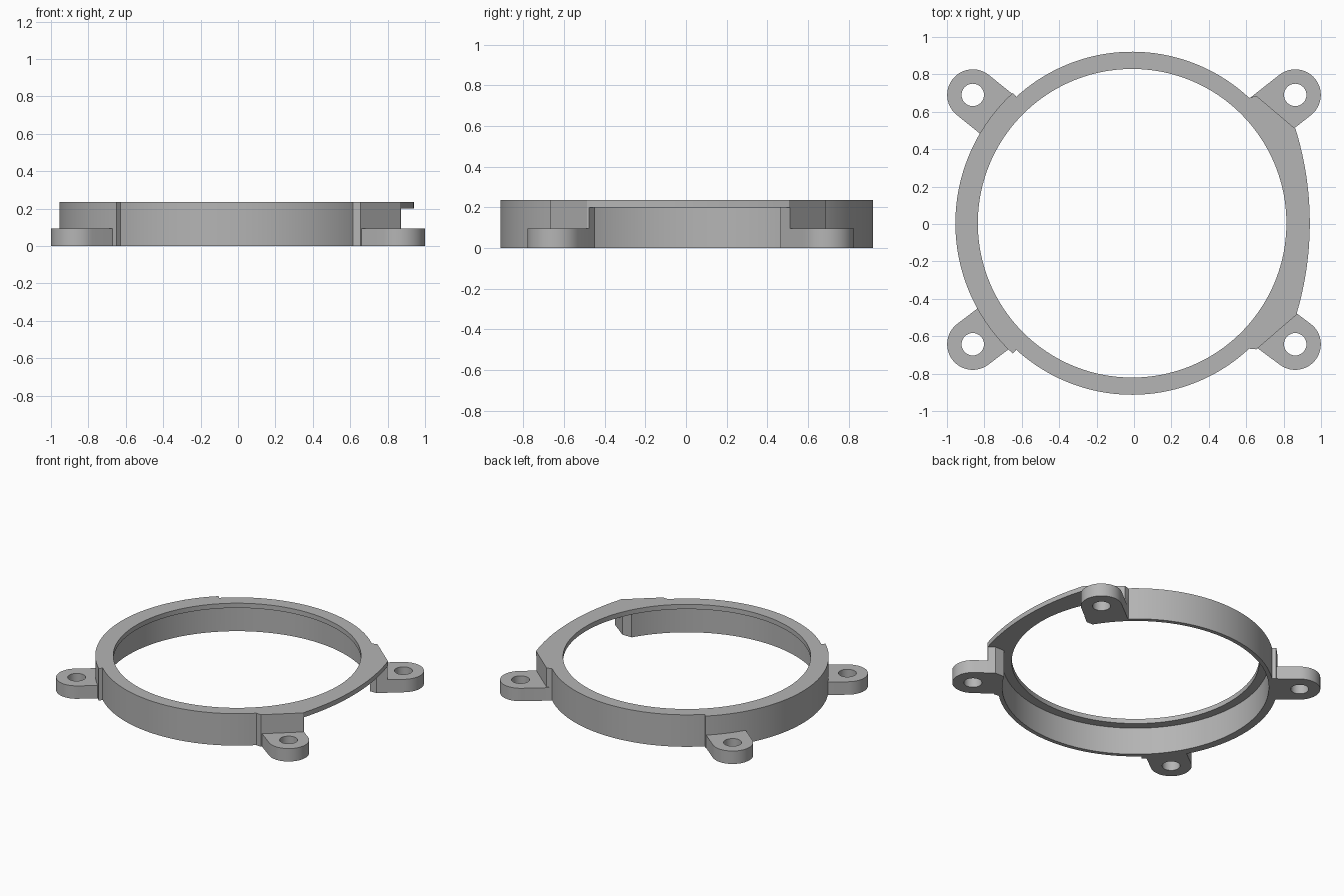
import bpy, bmesh
from math import sin, cos, atan2, radians, pi
from mathutils import Vector

cube = bpy.data.objects.get("Cube")
if cube:
    bpy.data.objects.remove(cube, do_unlink=True)

HEIGHT, LIP_BOTTOM, LUG_HEIGHT = 0.235, 0.2, 0.095
CENTRE = Vector((-0.01, 0.004))
LUG_R, HOLE_R = 0.137, 0.06

grey = bpy.data.materials.new("grey_plastic")
grey.use_nodes = True
grey.diffuse_color = (0.46, 0.46, 0.46, 1)
grey.node_tree.nodes["Principled BSDF"].inputs["Base Color"].default_value = (0.46, 0.46, 0.46, 1)


def arc(c, r, a0, a1, n):
    """Points on an arc, angles in degrees."""
    steps = [radians(a0 + (a1 - a0) * i / n) for i in range(n + 1)]
    return [(c[0] + r * cos(a), c[1] + r * sin(a)) for a in steps]


def circle(c, r, n):
    return arc(c, r, 0, 360, n)[:-1]


def prism(name, outline, z0, z1):
    """Extrude a flat counter-clockwise outline between two heights."""
    bm = bmesh.new()
    face = bm.faces.new([bm.verts.new((x, y, z0)) for x, y in outline])
    top = bmesh.ops.extrude_face_region(bm, geom=[face])["geom"]
    bmesh.ops.translate(bm, vec=(0, 0, z1 - z0),
                        verts=[v for v in top if isinstance(v, bmesh.types.BMVert)])
    bmesh.ops.recalc_face_normals(bm, faces=bm.faces)
    mesh = bpy.data.meshes.new(name)
    bm.to_mesh(mesh)
    bm.free()
    mesh.materials.append(grey)
    ob = bpy.data.objects.new(name, mesh)
    bpy.context.collection.objects.link(ob)
    return ob


def combine(target, tool, operation):
    """Apply a boolean and discard the helper."""
    tool.hide_render = True
    mod = target.modifiers.new(tool.name, 'BOOLEAN')
    mod.object, mod.operation, mod.solver = tool, operation, 'EXACT'
    bpy.context.view_layer.objects.active = target
    bpy.ops.object.modifier_apply(modifier=mod.name)
    bpy.data.objects.remove(tool, do_unlink=True)


# Ring outline: round front and back, thicker left arc, shallow arc with cut corners on the right
outline = (arc(CENTRE, 0.917, 47, 132.5, 48)
           + arc(CENTRE, 0.945, 132.5, 227.5, 48)
           + arc(CENTRE, 0.917, 227.5, 313, 48)
           + [(0.655, -0.67)]
           + arc((-0.76, 0.005), 1.7, -16.8, 17.2, 24)
           + [(0.655, 0.685)])
ring = prism("mounting_ring", outline, 0, HEIGHT)

# Four radial mounting lugs with rounded ends
lug_centres = [Vector((x, y)) for x in (-0.862, 0.862) for y in (-0.643, 0.69)]
for c in lug_centres:
    out = (c - CENTRE).normalized()
    side = Vector((-out.y, out.x)) * LUG_R
    angle = atan2(out.y, out.x) * 180 / pi
    root = CENTRE + out * 0.86
    lug = prism("lug", [root + side, root - side] + arc(c, LUG_R, angle - 90, angle + 90, 24),
                0, LUG_HEIGHT)
    combine(ring, lug, 'UNION')

# Screw holes
for c in lug_centres:
    combine(ring, prism("screw_hole", circle(c, HOLE_R, 32), -0.1, 0.15), 'DIFFERENCE')

# Cavity under the lip, then the opening through the lip
combine(ring, prism("cavity", circle(CENTRE, 0.888, 160), -0.1, LIP_BOTTOM), 'DIFFERENCE')
combine(ring, prism("lip_opening", circle(CENTRE, 0.825, 160), -0.2, 0.4), 'DIFFERENCE')

# Side slot under the lip, flaring along the lug sides
slot = [(0.5, -0.447), (0.83, -0.447), (0.95, -0.535), (1.2, -0.535),
        (1.2, 0.582), (0.95, 0.582), (0.8, 0.464), (0.5, 0.464)]
combine(ring, prism("side_slot", slot, -0.15, LIP_BOTTOM), 'DIFFERENCE')

# Smooth the curved walls, keep the edges sharp
bpy.ops.object.select_all(action='DESELECT')
ring.select_set(True)
bpy.context.view_layer.objects.active = ring
bpy.ops.object.shade_smooth_by_angle(angle=radians(25))
